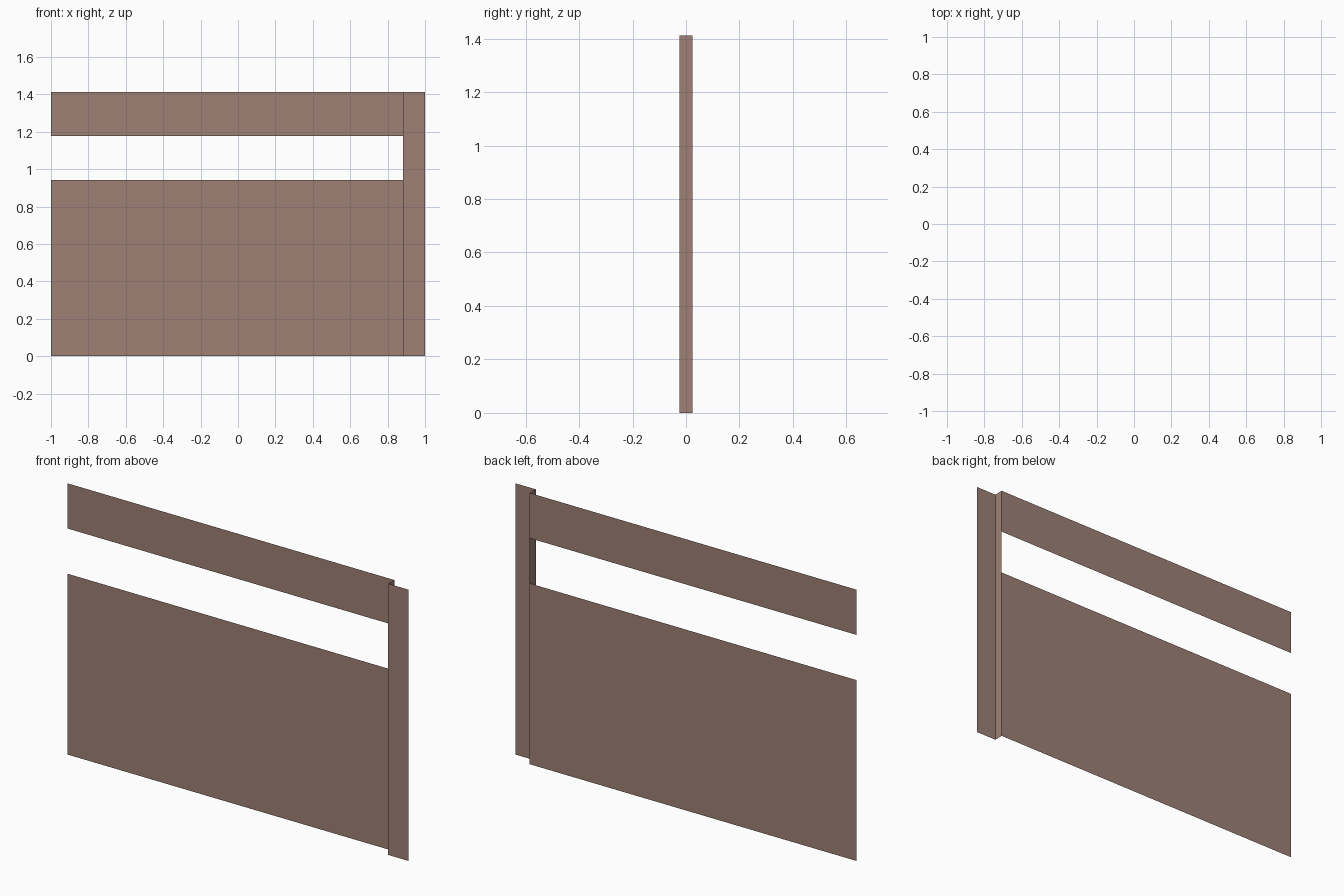
import bpy, bmesh

if "Cube" in bpy.data.objects:
    bpy.data.objects.remove(bpy.data.objects["Cube"])

U = 2 / 17            # modular unit: 17 wide, 12 high
H = 12 * U            # total height
FOLD = 1 - U          # x of the fold between panels and post
D = 0.025             # half depth of the fold

brown = bpy.data.materials.new("dull brown")
brown.diffuse_color = (0.342, 0.220, 0.178, 1)
brown.use_nodes = True
brown.node_tree.nodes["Principled BSDF"].inputs["Base Color"].default_value = brown.diffuse_color


def sheet(name, path, z0, z1):
    """Thin sheet: an (x, y) path raised from z0 to z1."""
    bm = bmesh.new()
    cols = [(bm.verts.new((x, y, z0)), bm.verts.new((x, y, z1))) for x, y in path]
    for (a, b), (c, d) in zip(cols, cols[1:]):
        bm.faces.new((a, c, d, b))
    mesh = bpy.data.meshes.new(name)
    bm.to_mesh(mesh)
    bm.free()
    mesh.materials.append(brown)
    obj = bpy.data.objects.new(name, mesh)
    bpy.context.collection.objects.link(obj)
    return obj


# Wall panels set back, below and above the open slot
sheet("lower_panel", [(-1, D), (FOLD, D)], 0, 8 * U)
sheet("upper_panel", [(-1, D), (FOLD, D)], 10 * U, H)

# Post standing forward, with its return face to the panels
sheet("corner_post", [(FOLD, D), (FOLD, -D), (1, -D)], 0, H)
